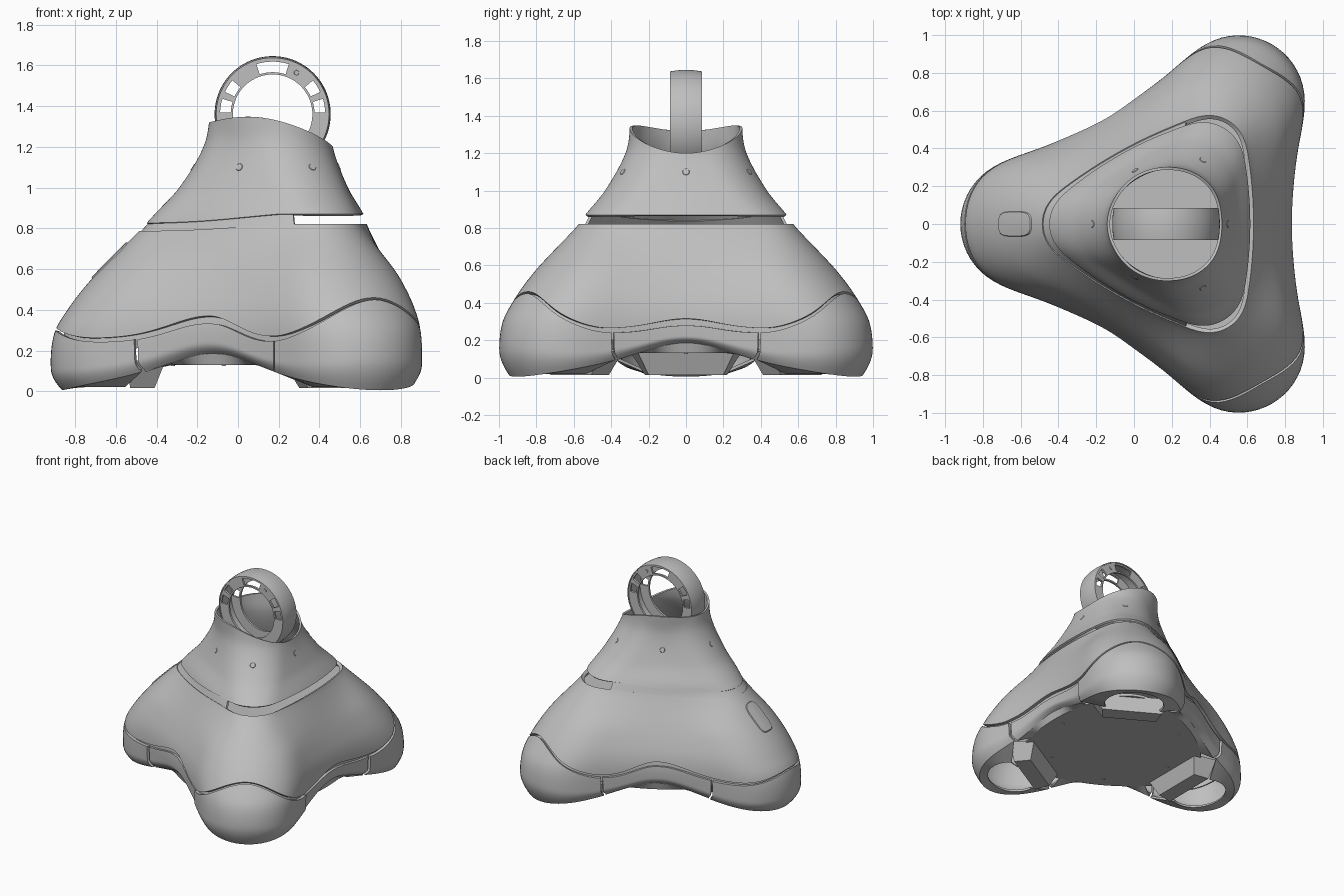
import bpy, bmesh, math
from mathutils import Matrix, Vector

cube = bpy.data.objects.get("Cube")
if cube:
    bpy.data.objects.remove(cube, do_unlink=True)

grey = bpy.data.materials.new("body_grey")
grey.use_nodes = True
grey.diffuse_color = (0.52, 0.52, 0.52, 1)
grey.node_tree.nodes["Principled BSDF"].inputs["Base Color"].default_value = (0.52, 0.52, 0.52, 1)

LOBES = (60, 180, 300)
# height, lobe reach, waist reach, lobe rounding
PROFILE = [(0, 1.095, .64, .35), (.17, 1.103, .65, .355), (.3, 1.08, .655, .36),
           (.4, 1.02, .64, .365), (.5, .945, .605, .35), (.6, .855, .56, .32),
           (.8, .655, .46, .20), (.87, .59, .435, .22), (1.0, .463, .365, .245),
           (1.2, .335, .30, .25), (1.36, .30, .30, .26)]
# angle, height of the wavy seam between the upper shell and the skirt
SEAM = [(0, .315), (31, .265), (60, .46), (91, .27), (120, .37), (160, .262), (180, .31)]


def section(z):
    """Smoothly interpolated profile row at a height."""
    z = min(max(z, 0), PROFILE[-1][0])
    k = max(i for i in range(len(PROFILE) - 1) if PROFILE[i][0] <= z)
    p = [PROFILE[min(max(k + i, 0), len(PROFILE) - 1)] for i in (-1, 0, 1, 2)]
    h = p[2][0] - p[1][0]
    t = (z - p[1][0]) / h
    out = []
    for c in (1, 2, 3):
        m0 = (p[2][c] - p[0][c]) / (p[2][0] - p[0][0]) * h
        m1 = (p[3][c] - p[1][c]) / (p[3][0] - p[1][0]) * h
        out.append((2*t**3 - 3*t*t + 1) * p[1][c] + (t**3 - 2*t*t + t) * m0
                   + (3*t*t - 2*t**3) * p[2][c] + (t**3 - t*t) * m1)
    return out


def off_lobe(a):
    return abs(a % 120 - 60)


def arcs(a, reach, waist, r):
    """Polar radius of three lobe arcs joined by tangent waist arcs."""
    phi = math.radians(off_lobe(a))
    d = reach - r
    D = ((waist - r)**2 - d*d) / (2*(waist - r) - d + 1e-7)
    rho = D - waist
    k = r / (rho + r)
    tx = d + k * (D / 2 - d)
    ty = k * D * math.sin(math.pi / 3)
    if phi <= math.atan2(ty, tx):
        return d * math.cos(phi) + math.sqrt(max(r*r - (d * math.sin(phi))**2, 0))
    psi = math.pi / 3 - phi
    root = math.sqrt(max(rho*rho - (D * math.sin(psi))**2, 0))
    return D * math.cos(psi) - math.copysign(root, rho)


def trefoil(a, *row):
    """Arc outline with the joints softened."""
    return sum(arcs(a + s, *row) for s in (-5, -2, 0, 2, 5)) / 5


def centre(z):
    return .18 - .015 * min(max((z - .87) / .33, 0), 1)


def surface(a, z, scale=1.0):
    R = trefoil(a, *section(z)) * scale
    t = math.radians(a)
    return Vector((centre(z) + R * math.cos(t), R * math.sin(t), z))


def seam(a):
    a = abs((a + 180) % 360 - 180)
    for (a0, z0), (a1, z1) in zip(SEAM, SEAM[1:]):
        if a <= a1:
            t = (1 - math.cos(math.pi * (a - a0) / (a1 - a0))) / 2
            return z0 + (z1 - z0) * t


def skirt_top(a):
    return seam(a) - .01 - .028 * off_lobe(a) / 60


def skirt_bottom(a):
    return .005 + .09 * (1 - math.cos(math.radians(3 * off_lobe(a))))


def tilt(a):
    """Drop of the waist slot towards the long lobe."""
    return min(0, .5 * math.cos(math.radians(a)) - .02)


def body_top(a):
    return .82 + tilt(a) * .065


def cap_bottom(a):
    return .87 + tilt(a) * .085


def neck_rim(a):
    u = math.cos(math.radians(a))
    return 1.335 - .06 * u - .075 * u * u


def finish(name, verts, faces, thick=0, recalc=False):
    me = bpy.data.meshes.new(name)
    me.from_pydata([tuple(v) for v in verts], [], faces)
    if recalc:
        bm = bmesh.new()
        bm.from_mesh(me)
        bmesh.ops.recalc_face_normals(bm, faces=bm.faces)
        bm.to_mesh(me)
        bm.free()
    me.materials.append(grey)
    ob = bpy.data.objects.new(name, me)
    bpy.context.collection.objects.link(ob)
    bpy.ops.object.select_all(action='DESELECT')
    ob.select_set(True)
    bpy.context.view_layer.objects.active = ob
    if thick:
        mod = ob.modifiers.new("wall", 'SOLIDIFY')
        mod.thickness, mod.offset = thick, -1
        bpy.ops.object.modifier_apply(modifier="wall")
    bpy.ops.object.shade_smooth_by_angle(angle=math.radians(35))


def grid(rows, closed):
    n = len(rows[0])
    return [(j*n + i, j*n + (i+1) % n, (j+1)*n + (i+1) % n, (j+1)*n + i)
            for j in range(len(rows) - 1) for i in range(n if closed else n - 1)]


def loft(name, a0, a1, low, high, steps, scale=1.0, thick=.025, tuck=0):
    """Wall following the body surface between two height curves."""
    closed = a1 - a0 == 360
    n = max(2, int((a1 - a0) / 2))
    angles = [a0 + (a1 - a0) * i / n for i in range(n if closed else n + 1)]
    rows = []
    for j in range(steps + 1):
        t = j / steps
        s = scale * (1 - tuck * max(0, 1 - t / .35)**2)
        rows.append([surface(a, low(a) + (high(a) - low(a)) * t, s) for a in angles])
    finish(name, sum(rows, []), grid(rows, closed), thick)


def prism(name, bottom, top):
    """Closed solid between two loops of points."""
    n = len(bottom)
    faces = grid([bottom, top], True) + [tuple(range(n)), tuple(range(n, 2*n))]
    finish(name, bottom + top, faces, recalc=True)


def revolve(name, profile, a0=0, a1=360):
    """Sweep a closed (radius, y) profile about the head ring axis."""
    n = max(3, int((a1 - a0) / 4))
    rows = [[Vector((.17 + r * math.cos(t), y, 1.36 + r * math.sin(t))) for r, y in profile]
            for t in (math.radians(a0 + (a1 - a0) * i / n) for i in range(n + 1))]
    faces = grid(rows, True)
    k = len(profile)
    if a1 - a0 == 360:
        faces = [tuple(v % (n * k) for v in f) for f in faces]
        rows.pop()
    else:
        faces += [tuple(range(k)), tuple(range(n * k, n * k + k))]
    finish(name, sum(rows, []), faces, recalc=True)


def at_lobe(a, x, y, z):
    v = Matrix.Rotation(math.radians(a), 3, 'Z') @ Vector((x, y, z))
    return v + Vector((.18, 0, 0))


def plate_edge(e, z):
    return at_lobe(e, trefoil(e, .74, .59, .27), 0, z)


# Main shells
loft("upper_shell", 0, 360, seam, body_top, 26)
loft("seam_liner", 0, 360, lambda a: skirt_top(a) - .04, lambda a: seam(a) + .03, 3, .955, .01)
loft("neck_cap", 0, 360, cap_bottom, neck_rim, 24, thick=.015)
loft("collar", 80, 280, lambda a: body_top(a) - .02, lambda a: cap_bottom(a) + .02, 3, .985, .015)

# Feet, skirt bands, and the underside parts under each lobe
for a in LOBES:
    loft(f"foot_{a}", a - 30, a + 30, skirt_bottom, skirt_top, 16, 1.0, tuck=.045)
    loft(f"skirt_band_{a}", a + 30.4, a + 89.6, skirt_bottom, skirt_top, 12, .985, tuck=.06)
    sweep = range(-30, 31, 2)
    outer = [surface(a + e, skirt_bottom(a + e), .955) for e in sweep]
    inner = [at_lobe(a, .80 + .18 * math.cos(t), .22 * math.sin(t), .02)
             for t in (math.radians(e * 3.7) for e in sweep)]
    finish(f"sole_frame_{a}", inner + outer, grid([inner, outer], False), .015)
    prism(f"wheel_housing_{a}",
          [at_lobe(a, x, y, .015) for x, y in ((.59, -.2), (.71, -.22), (.71, .22), (.59, .2))],
          [at_lobe(a, x, y, .14) for x, y in ((.54, -.26), (.72, -.3), (.72, .3), (.54, .26))])
    edge = [a + 30 + i * 3 for i in range(21)]
    rim = [surface(e, skirt_bottom(e), .93) for e in edge]
    inset = [plate_edge(e, .13) for e in edge]
    finish(f"underside_slope_{a}", inset + rim, grid([inset, rim], False), .01)

# Flat plate under the middle, and the deck inside the body
ring = [i * 3 for i in range(120)]
prism("bottom_plate", [plate_edge(e, .13) for e in ring], [plate_edge(e, .15) for e in ring])
prism("inner_deck", [surface(e, .75, .96) for e in ring],
      [surface(e, .75, .96) + Vector((0, 0, .015)) for e in ring])


def disc(name, pos, normal, r, depth):
    bm = bmesh.new()
    m = Matrix.Translation(pos) @ normal.to_track_quat('Z', 'Y').to_matrix().to_4x4()
    bmesh.ops.create_cone(bm, cap_ends=True, segments=16, radius1=r, radius2=r * .8,
                          depth=depth, matrix=m)
    verts = [v.co.copy() for v in bm.verts]
    faces = [tuple(v.index for v in f.verts) for f in bm.faces]
    bm.free()
    finish(name, verts, faces)


# Screws around the neck and under the plate
for a in range(0, 360, 60):
    p = surface(a, 1.1)
    normal = (surface(a + 1, 1.1) - surface(a - 1, 1.1)).cross(surface(a, 1.12) - surface(a, 1.08))
    disc(f"neck_screw_{a}", p, normal.normalized(), .021, .006)
    disc(f"plate_screw_{a}", at_lobe(a, .5, 0, .13), Vector((0, 0, -1)), .012, .01)


# Oval button lying on the sloping lobe
def drop(x, y):
    """Point of the body surface above a plan position."""
    a = math.degrees(math.atan2(y, x - .18))
    lo, hi = .4, .8
    for _ in range(30):
        mid = (lo + hi) / 2
        if trefoil(a, *section(mid)) > math.hypot(x - .18, y):
            lo = mid
        else:
            hi = mid
    return Vector((x, y, lo))


loops = []
for s, lift in ((.05, .006), (.5, .006), (.93, .006), (1, -.004)):
    loop = []
    for i in range(40):
        t = 2 * math.pi * i / 40
        c, q = math.cos(t), math.sin(t)
        x = -.63 + s * .09 * math.copysign(abs(c)**.55, c)
        y = s * .068 * math.copysign(abs(q)**.55, q)
        loop.append(drop(x, y) + Vector((-lift, 0, lift)) * .7)
    loops.append(loop)
finish("button", sum(loops, []), [tuple(reversed(f)) for f in grid(loops, True)] + [tuple(range(40))])

# Head ring: crowned outer band and a windowed plate on each side
revolve("head_band", [(.27, -.085), (.277, -.085), (.283, -.045), (.285, 0),
                      (.283, .045), (.277, .085), (.27, .085)])
WINDOWS = [(2, 17), (25, 40), (72, 108), (140, 155), (163, 178)]
for side, y in (("front", -.07), ("back", .07)):
    def plate(r0, r1):
        return [(r0, y - .008), (r1, y - .008), (r1, y + .008), (r0, y + .008)]
    revolve(f"{side}_plate_inner_edge", plate(.195, .206))
    revolve(f"{side}_plate_outer_edge", plate(.258, .272))
    for i, (_, end) in enumerate(WINDOWS):
        start = WINDOWS[(i + 1) % 5][0] + (360 if i == 4 else 0)
        revolve(f"{side}_plate_spoke_{i}", plate(.205, .259), end, start)
    p = Vector((.17 + .235 * .5, y * 1.12, 1.36 + .235 * .866))
    disc(f"{side}_plate_screw", p, Vector((0, y, 0)).normalized(), .014, .008)
